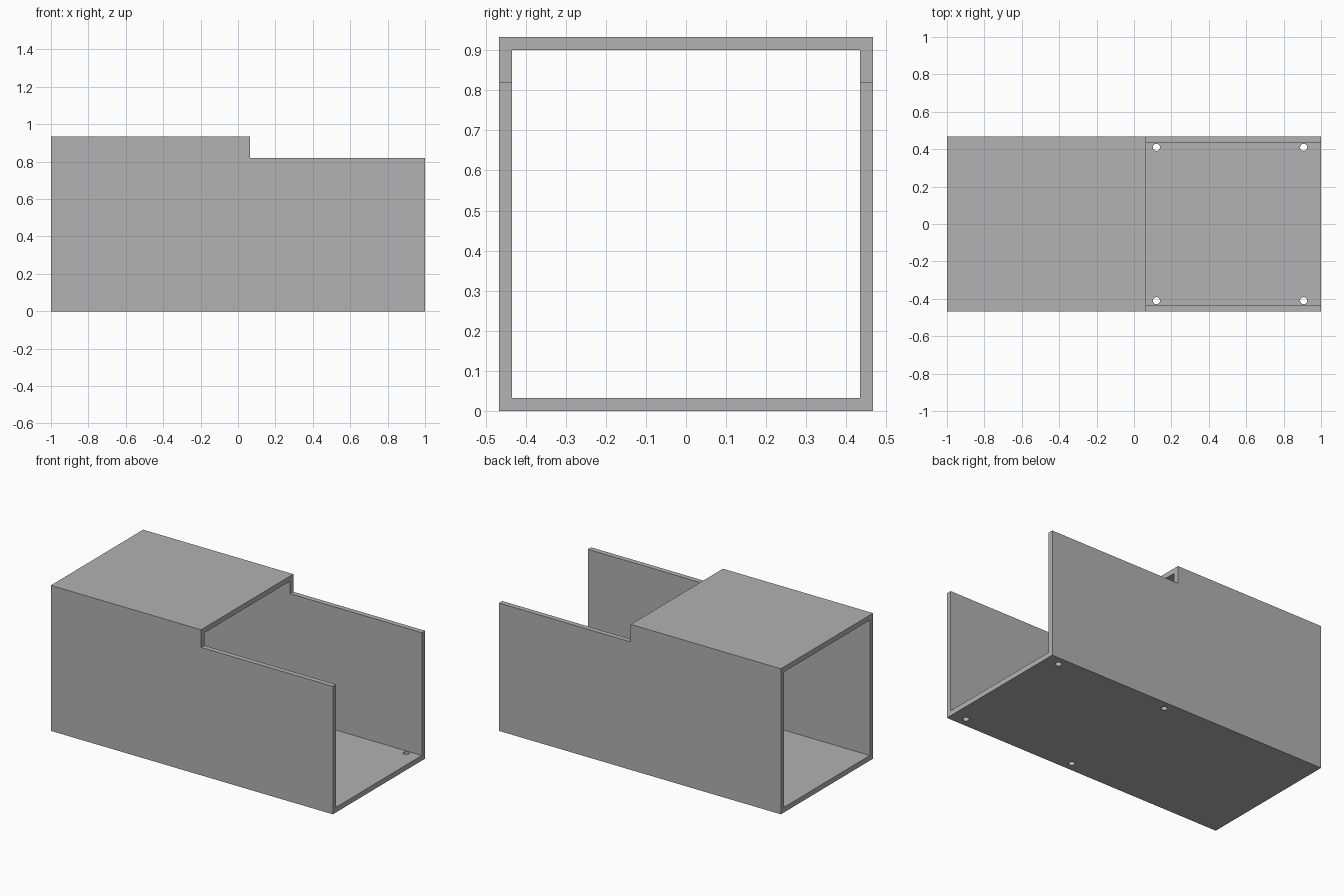
import bpy
import bmesh
from mathutils import Matrix

cube = bpy.data.objects.get("Cube")
if cube:
    bpy.data.objects.remove(cube, do_unlink=True)

HALF, WALL, HEIGHT = 0.467, 0.033, 0.933
STEP_X, STEP_Z = 0.065, 0.82

grey = bpy.data.materials.new("plain grey")
grey.use_nodes = True
grey.diffuse_color = (0.445, 0.445, 0.445, 1)
grey.node_tree.nodes["Principled BSDF"].inputs["Base Color"].default_value = grey.diffuse_color


def add_object(name, bm):
    bmesh.ops.recalc_face_normals(bm, faces=bm.faces)
    mesh = bpy.data.meshes.new(name)
    bm.to_mesh(mesh)
    bm.free()
    mesh.materials.append(grey)
    obj = bpy.data.objects.new(name, mesh)
    bpy.context.collection.objects.link(obj)
    return obj


def box(name, low, high):
    bm = bmesh.new()
    size = [b - a for a, b in zip(low, high)]
    centre = [(a + b) / 2 for a, b in zip(low, high)]
    bmesh.ops.create_cube(bm, size=1, matrix=Matrix.Translation(centre) @ Matrix.Diagonal((*size, 1)))
    return add_object(name, bm)


def cut(target, cutter):
    bpy.context.view_layer.objects.active = target
    mod = target.modifiers.new("cut", "BOOLEAN")
    mod.operation, mod.solver, mod.object = "DIFFERENCE", "EXACT", cutter
    bpy.ops.object.modifier_apply(modifier=mod.name)
    bpy.data.objects.remove(cutter, do_unlink=True)


# Square sleeve, open at both ends
sleeve = box("square_sleeve", (-1, -HALF, 0), (1, HALF, HEIGHT))
inner = HALF - WALL
cut(sleeve, box("bore_cutter", (-2, -inner, WALL), (2, inner, HEIGHT - WALL)))

# Open top over the lower half of the sleeve
cut(sleeve, box("step_cutter", (STEP_X, -1, STEP_Z), (2, 1, 2)))

# Four screw holes in the floor
for x in (0.12, 0.907):
    for y in (-0.41, 0.41):
        bm = bmesh.new()
        bmesh.ops.create_cone(bm, cap_ends=True, segments=32, radius1=0.019, radius2=0.019,
                              depth=0.2, matrix=Matrix.Translation((x, y, 0)))
        cut(sleeve, add_object("hole_cutter", bm))

# Smooth hole walls, crisp edges elsewhere
sleeve.select_set(True)
bpy.context.view_layer.objects.active = sleeve
bpy.ops.object.shade_smooth_by_angle()
